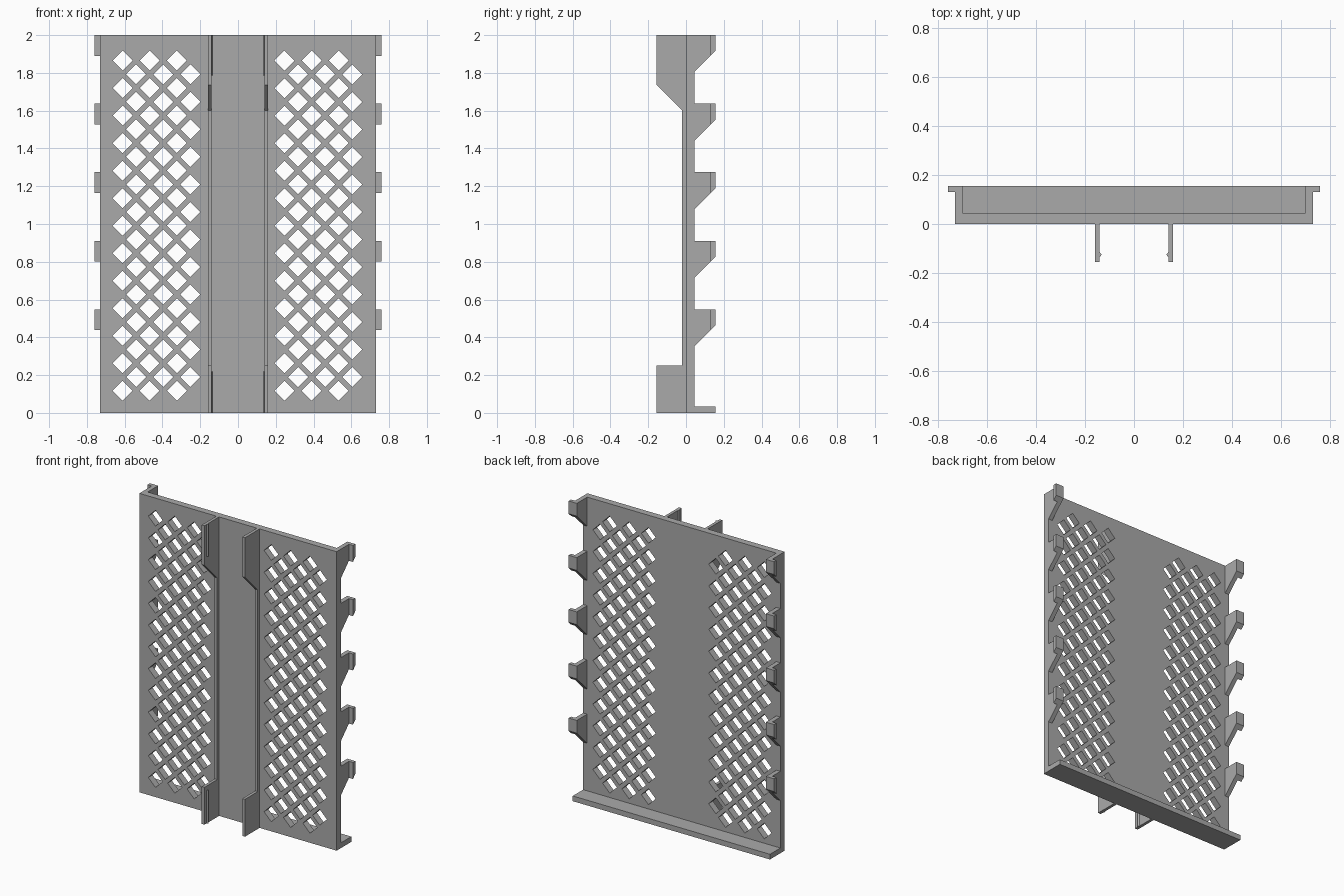
import bpy, bmesh

if "Cube" in bpy.data.objects:
    bpy.data.objects.remove(bpy.data.objects["Cube"], do_unlink=True)

GREY = bpy.data.materials.new("grey plastic")
GREY.use_nodes = True
colour = (0.4, 0.4, 0.4, 1)
GREY.diffuse_color = colour
GREY.node_tree.nodes["Principled BSDF"].inputs["Base Color"].default_value = colour

HALF_W, BACK, REACH = 0.73, 0.045, 0.155


def add_mesh(name, mesh):
    obj = bpy.data.objects.new(name, mesh)
    mesh.materials.clear()
    mesh.materials.append(GREY)
    bpy.context.collection.objects.link(obj)
    return obj


def prism(name, profile, axis, start, end):
    """Extrude a closed profile along x (points are y, z) or z (points are x, y)."""
    bm = bmesh.new()

    def place(p, t):
        return (t, *p) if axis == "x" else (*p, t)

    rings = [[bm.verts.new(place(p, t)) for p in profile] for t in (start, end)]
    for ring in rings:
        bm.faces.new(ring)
    n = len(profile)
    for i in range(n):
        j = (i + 1) % n
        bm.faces.new((rings[0][i], rings[0][j], rings[1][j], rings[1][i]))
    bmesh.ops.recalc_face_normals(bm, faces=bm.faces)
    mesh = bpy.data.meshes.new(name)
    bm.to_mesh(mesh)
    bm.free()
    return add_mesh(name, mesh)


# Panel outline with diamond holes, filled and thickened as a flat curve
curve = bpy.data.curves.new("panel_outline", "CURVE")
curve.dimensions = "2D"
curve.fill_mode = "BOTH"
curve.extrude = BACK / 2


def outline(points):
    spline = curve.splines.new("POLY")
    spline.points.add(len(points) - 1)
    for point, (x, z) in zip(spline.points, points):
        point.co = (x, z, 0, 1)
    spline.use_cyclic_u = True
    spline.use_smooth = False


outline([(-HALF_W, 0), (HALF_W, 0), (HALF_W, 2), (-HALF_W, 2)])
PITCH, R = 0.1457, 0.053
for left_edge in (-0.611, 0.246):
    for row in range(25):
        for col in range(3):
            x = left_edge + (col + 0.5 * (row % 2)) * 0.1435
            z = 0.117 + row * PITCH / 2
            outline([(x - R, z), (x, z + R), (x + R, z), (x, z - R)])

temp = bpy.data.objects.new("panel_outline", curve)
bpy.context.collection.objects.link(temp)
bpy.context.view_layer.update()
graph = bpy.context.evaluated_depsgraph_get()
panel_mesh = bpy.data.meshes.new_from_object(temp.evaluated_get(graph))
bpy.data.objects.remove(temp, do_unlink=True)

# Stand the panel upright, and join its caps to its walls
bm = bmesh.new()
bm.from_mesh(panel_mesh)
for v in bm.verts:
    x, z, depth = v.co
    v.co = (x, BACK / 2 - depth, z)
bmesh.ops.remove_doubles(bm, verts=bm.verts, dist=0.0001)
bmesh.ops.recalc_face_normals(bm, faces=bm.faces)
for f in bm.faces:
    f.smooth = False
    f.material_index = 0
bm.to_mesh(panel_mesh)
bm.free()
add_mesh("lattice_panel", panel_mesh)

# Ledge along the bottom of the back
prism("bottom_ledge", [(BACK, 0), (REACH, 0), (REACH, 0.035), (BACK, 0.035)],
      "x", -HALF_W, HALF_W)

for side, s in (("left", 1), ("right", -1)):
    # Hooks down the back edges, each with an outward lip
    for i in range(5):
        top = 2 - i * 0.363
        bracket = [(BACK, top), (REACH, top), (REACH, top - 0.085), (BACK, top - 0.195)]
        lip = [(0.13, top), (REACH, top), (REACH, top - 0.085), (0.13, top - 0.11)]
        prism(f"{side}_hook_bracket_{i + 1}", bracket, "x", s * 0.70, s * HALF_W)
        prism(f"{side}_hook_lip_{i + 1}", lip, "x", s * HALF_W, s * 0.76)

    # Front rail: low in the middle, deep at both ends
    rail = [(0, 0), (-REACH, 0), (-REACH, 0.25), (-0.02, 0.25), (-0.02, 1.6),
            (-REACH, 1.735), (-REACH, 2), (0, 2)]
    prism(f"{side}_front_rail", rail, "x", s * 0.14, s * 0.16)

    # Small snap ridges on the inner faces of the rail ends
    ridge = [(s * 0.14, -0.135), (s * 0.132, -0.125), (s * 0.14, -0.115)]
    prism(f"{side}_lower_ridge", ridge, "z", 0, 0.22)
    prism(f"{side}_upper_ridge", ridge, "z", 1.785, 2)
